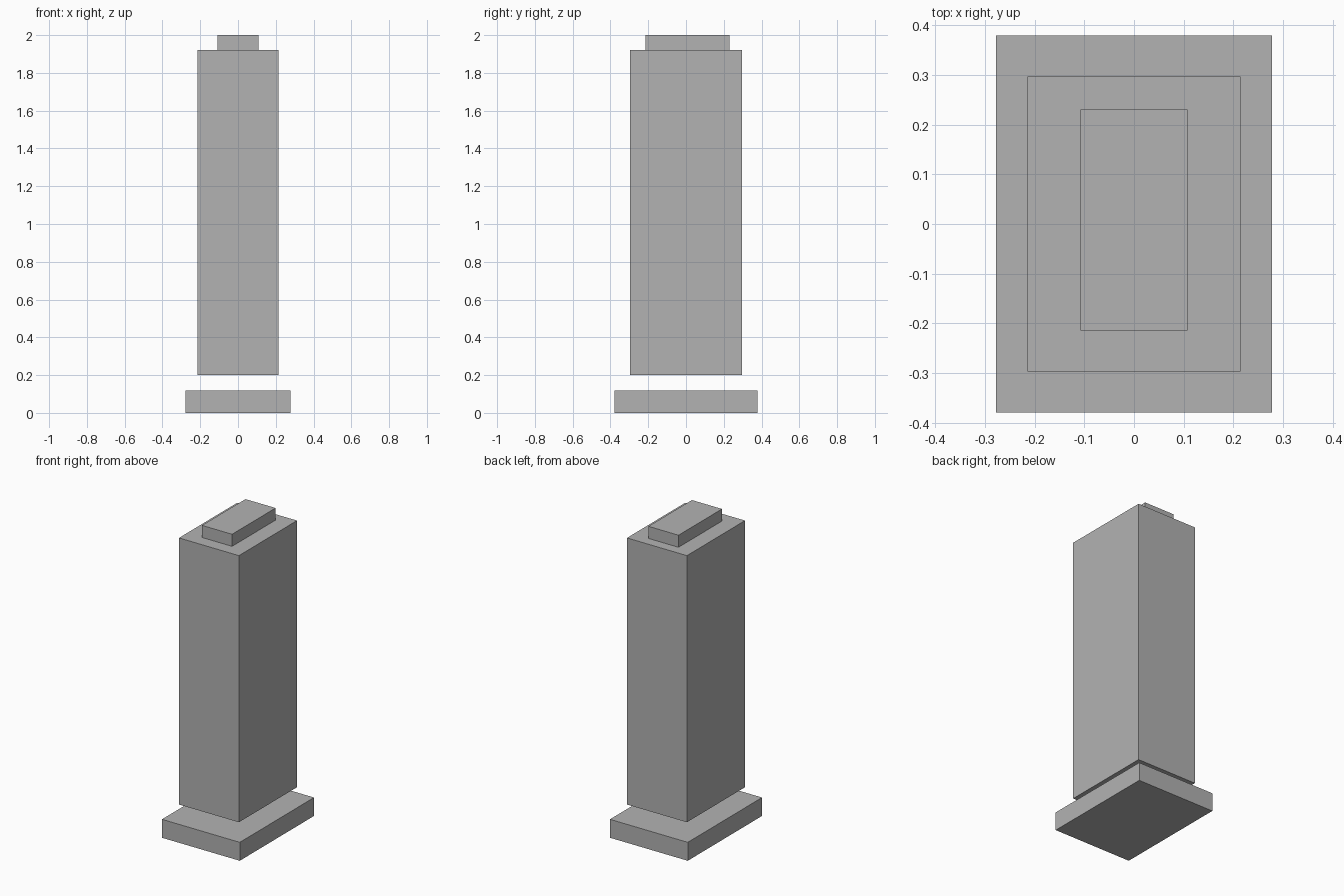
import bpy

if "Cube" in bpy.data.objects:
    bpy.data.objects.remove(bpy.data.objects["Cube"])

# Single plain grey for all parts
grey = bpy.data.materials.new("grey")
grey.diffuse_color = (0.448, 0.448, 0.448, 1.0)
grey.use_nodes = True
grey.node_tree.nodes["Principled BSDF"].inputs["Base Color"].default_value = grey.diffuse_color


def block(name, x, y, z):
    """Flat-shaded box spanning the (min, max) range on each axis."""
    spans = (x, y, z)
    bpy.ops.mesh.primitive_cube_add(size=1)
    ob = bpy.context.object
    ob.name = name
    mid = [(a + b) / 2 for a, b in spans]
    size = [b - a for a, b in spans]
    for v in ob.data.vertices:
        v.co = [m + c * s for m, c, s in zip(mid, v.co, size)]
    ob.data.materials.append(grey)
    return ob


# Base slab, with an open gap between it and the tower
block("base_slab", (-0.278, 0.278), (-0.379, 0.379), (0.0, 0.119))
# Main tower
block("tower", (-0.214, 0.214), (-0.2965, 0.2965), (0.2, 1.922))
# Roof block, set slightly towards the back
block("roof_block", (-0.1075, 0.1075), (-0.214, 0.230), (1.922, 2.0))
